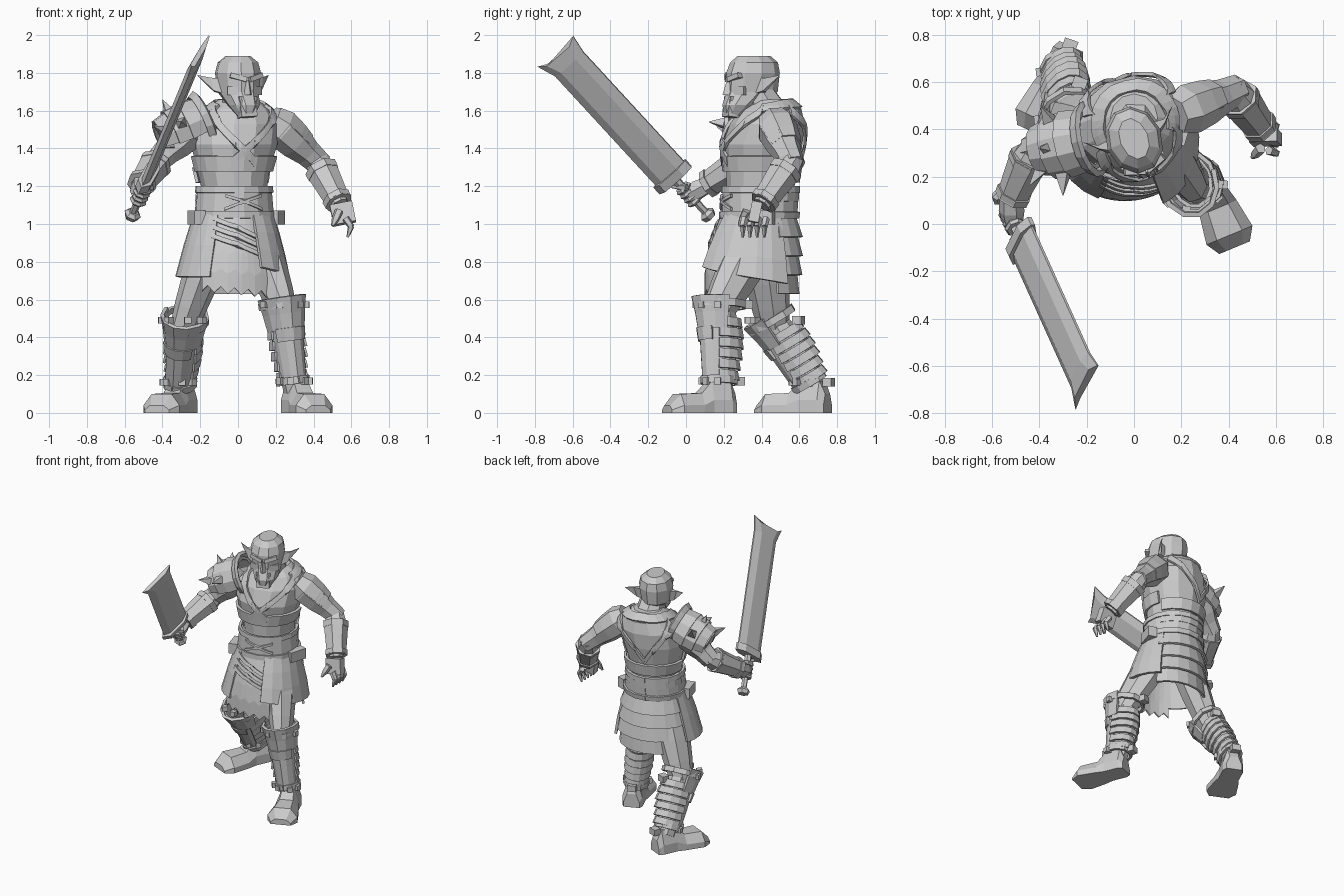
import bpy, bmesh, math
from mathutils import Vector as V

if "Cube" in bpy.data.objects:
    bpy.data.objects.remove(bpy.data.objects["Cube"])

mat = bpy.data.materials.new("plain grey")
mat.use_nodes = True
GREY = (0.6, 0.6, 0.6, 1)
mat.diffuse_color = GREY
mat.node_tree.nodes["Principled BSDF"].inputs["Base Color"].default_value = GREY


def skin(name, rows, closed=True, cap=True, thick=0):
    """Join rows of points into a flat-faced surface."""
    bm = bmesh.new()
    vs = [[bm.verts.new(p) for p in r] for r in rows]
    n = len(rows[0])
    for r, q in zip(vs, vs[1:]):
        for i in range(n if closed else n - 1):
            j = (i + 1) % n
            bm.faces.new((r[i], r[j], q[j], q[i]))
    if closed and cap:
        bm.faces.new(vs[0])
        bm.faces.new(vs[-1])
    bmesh.ops.recalc_face_normals(bm, faces=bm.faces)
    me = bpy.data.meshes.new(name)
    bm.to_mesh(me)
    bm.free()
    ob = bpy.data.objects.new(name, me)
    bpy.context.collection.objects.link(ob)
    me.materials.append(mat)
    if thick:
        m = ob.modifiers.new("thickness", "SOLIDIFY")
        m.thickness, m.offset = thick, 0


def limb(name, p0, p1, prof, n=8, fwd=(0, -1, 0), arc=None, squash=1, thick=0.012):
    """Tube along p0-p1; prof holds (t, radius); arc (degrees) makes an open plate."""
    p0, p1 = V(p0), V(p1)
    d = (p1 - p0).normalized()
    f = V(fwd) - d * V(fwd).dot(d)
    f.normalize()
    s = f.cross(d)
    if arc:
        angs = [math.radians(arc[0] + (arc[1] - arc[0]) * i / n) for i in range(n + 1)]
    else:
        angs = [math.tau * (i + 0.5) / n for i in range(n)]
    rows = [[p0.lerp(p1, t) + r * (f * math.cos(a) + s * math.sin(a) * squash) for a in angs]
            for t, r in prof]
    skin(name, rows, not arc, True, thick if arc else 0)


def spike(name, p, d, length=0.09, r=0.035):
    d = V(d).normalized()
    limb(name, p, V(p) + d * length, [(0, r), (1, 0.002)], 4, (0.3, -1, 0.2))


def box(name, p, d, size, fwd=(0, -1, 0)):
    """Block centred on p: length along d, then width and depth."""
    d, p = V(d).normalized(), V(p)
    f = (V(fwd) - d * V(fwd).dot(d)).normalized()
    s = f.cross(d) * size[1] / 2
    f, d = f * size[2] / 2, d * size[0] / 2
    skin(name, [[p + k * d + s + f, p + k * d - s + f, p + k * d - s - f, p + k * d + s - f]
                for k in (-1, 1)])


def ring(table, a, z, off=0.0, yaw=15):
    """Point on a stack of ellipses (z, x, y, rx, ry) at angle a from the front."""
    lo = [r for r in table if r[0] <= z] or table[:1]
    hi = [r for r in table if r[0] > z] or table[-1:]
    lo, hi = lo[-1], hi[0]
    t = (z - lo[0]) / (hi[0] - lo[0]) if hi[0] != lo[0] else 0
    x, y, rx, ry = [lo[i] + (hi[i] - lo[i]) * t for i in range(1, 5)]
    a, w = math.radians(a), math.radians(yaw)
    u, v = (rx + off) * math.sin(a), -(ry + off) * math.cos(a)
    return V((x + u * math.cos(w) - v * math.sin(w), y + u * math.sin(w) + v * math.cos(w), z))


def loft(name, table, n=12, yaw=15):
    skin(name, [[ring(table, 360 * (i + 0.5) / n, r[0], 0, yaw) for i in range(n)] for r in table])


TORSO = [(0.9, -0.02, 0.37, 0.18, 0.17), (1.06, -0.02, 0.39, 0.19, 0.18), (1.2, -0.02, 0.395, 0.175, 0.18),
         (1.3, -0.025, 0.4, 0.195, 0.19), (1.42, -0.02, 0.405, 0.23, 0.21), (1.53, -0.01, 0.43, 0.235, 0.195),
         (1.61, 0, 0.45, 0.17, 0.16), (1.66, 0, 0.45, 0.1, 0.1)]
SKIRT = [(0.6, -0.02, 0.37, 0.3, 0.265), (0.73, -0.02, 0.37, 0.3, 0.265),
         (0.9, -0.02, 0.375, 0.25, 0.24), (1.06, -0.02, 0.385, 0.2, 0.19)]
LEFT_SKIRT = [(0.6, -0.02, 0.36, 0.29, 0.33), (0.73, -0.02, 0.36, 0.285, 0.32),
              (0.9, -0.02, 0.37, 0.245, 0.265), (1.06, -0.02, 0.385, 0.2, 0.195)]
HEAD = [(1.57, 0.042, 0.25, 0.045, 0.045), (1.63, 0.03, 0.29, 0.085, 0.1), (1.7, 0, 0.35, 0.105, 0.14),
        (1.8, 0, 0.355, 0.12, 0.145), (1.855, 0, 0.36, 0.105, 0.13), (1.89, 0, 0.36, 0.06, 0.09)]

# Body and waist wraps
loft("torso", TORSO)
limb("neck", (0, 0.46, 1.55), (0.01, 0.37, 1.7), [(0, 0.11), (1, 0.09)])


def wrap(name, z0, z1, off, a0=-180, a1=180, n=16, table=TORSO, hem=None, rows=2, thick=0.018):
    angs = [a0 + (a1 - a0) * i / n for i in range(n + 1)]
    skin(name, [[ring(table, a, z0 + ((hem(a, i) if hem else z1) - z0) * k / (rows - 1), off)
                 for i, a in enumerate(angs)] for k in range(rows)], False, thick=thick)


wrap("chest_wrap", 1.28, 1.36, 0.01, -95, 95, 10)
wrap("waist_wrap", 1.05, 1.17, 0.014)
wrap("upper_belt", 1.165, 1.2, 0.022)
wrap("lower_belt", 1.03, 1.065, 0.026)
for k, z in enumerate((1.12, 1.22)):
    wrap(f"back_wrap_{k}", z, z + 0.08, 0.016, 100, 260, 8)


def strap(name, path, w=0.025, off=0.014, table=TORSO, steps=4):
    """Ribbon that follows the body through (angle, height) points."""
    pts = [(a + (b - a) * k / steps, z + (y - z) * k / steps)
           for (a, z), (b, y) in zip(path, path[1:]) for k in range(steps + 1)]
    skin(name, [[ring(table, a, z + w * q, off) for q in (-1, 0, 1)] for a, z in pts],
         False, thick=0.016)


for s, tag in ((1, "left"), (-1, "right")):
    strap(f"front_strap_{tag}", [(s * a, z) for a, z in ((60, 1.6), (38, 1.54), (12, 1.43), (-16, 1.33))])
    strap(f"back_strap_{tag}", [(s * a, z) for a, z in ((110, 1.6), (140, 1.53), (165, 1.42), (180, 1.33))])
    strap(f"lacing_{tag}", [(s * a, z) for a, z in ((-28, 1.08), (0, 1.12), (28, 1.15))], 0.008, 0.026)
    # Pouches on the belt
    box(f"pouch_{tag}", ring(TORSO, s * 78, 1.035, 0.035), (0, 0, 1), (0.075, 0.13, 0.06), (s, -.3, 0))
strap("neck_collar", [(-55, 1.61), (-100, 1.63), (-180, 1.64), (-260, 1.63), (-305, 1.61)], 0.02, 0.01)

# Skirt panels
wrap("front_cloth", 1.05, 0, 0.0, -48, 22, 10, SKIRT, lambda a, i: 0.62 + 0.035 * (i % 2) - 0.0005 * a, 5, 0.012)
wrap("left_panel", 1.05, 0, 0.0, 14, 110, 6, LEFT_SKIRT, lambda a, i: 0.77 - 0.0009 * (a - 14), 4)
wrap("right_panel", 1.05, 0, 0.006, -120, -38, 6, SKIRT, lambda a, i: 0.72, 3)
for k in range(3):
    z = 1.0 - 0.045 * k
    strap(f"front_fold_{k}", [(-44, z + 0.03), (-10, z - 0.02), (20, z - 0.08)], 0.012, 0.01, SKIRT)
for k in range(4):
    z = 1.05 - 0.1 * k
    angs = [104 + 18 * i for i in range(9)]
    skin(f"back_plate_{k}", [[ring(SKIRT, a, z, -0.006 - 0.016 * k) for a in angs],
                             [ring(SKIRT, a, z - 0.12, 0.004 - 0.016 * k) for a in angs]], False, thick=0.016)

# Head, turned to its left
YAW = 22
loft("head", HEAD, 10, YAW)
face = ring([(1.7, 0, 0, 1, 1)], 0, 1.7, 0, YAW) - V((0, 0, 1.7))
side = V((-face.y, face.x, 0))
mid = V((0, 0.355, 0))


def hp(u, v, z):
    return mid + side * u + face * v + V((0, 0, z))


skin("nose", [[hp(-.014, .13, 1.755), hp(.014, .13, 1.755), hp(0, .15, 1.76)],
              [hp(-.028, .13, 1.68), hp(.028, .13, 1.68), hp(0, .175, 1.685)]])
box("goatee", hp(0, .125, 1.61), (0.1, -0.1, -1), (0.09, 0.09, 0.06), face)
box("mouth", hp(0, .125, 1.665), side, (0.1, 0.022, 0.04), face)
for s, tag in ((1, "left"), (-1, "right")):
    box(f"brow_{tag}", hp(s * .045, .118, 1.775), side * s - face * .35 + V((0, 0, .3)), (0.09, 0.026, 0.045), face)
    box(f"cheek_{tag}", hp(s * .06, .098, 1.705), side * s - face * .6, (0.07, 0.045, 0.035), face)
    skin(f"ear_{tag}", [[hp(s * .09, .03, 1.69), hp(s * .1, .01, 1.77), hp(s * .095, -.04, 1.77), hp(s * .085, -.03, 1.69)],
                        [hp(s * .135, .0, 1.705), hp(s * .15, -.02, 1.775), hp(s * .15, -.035, 1.775), hp(s * .13, -.02, 1.7)],
                        [hp(s * (.2 + q), -.07, 1.785 + z) for q, z in ((0, 0), (0, .003), (.003, .003), (.003, 0))]])

# Arms
ARMS = {"left": ((0.21, 0.47, 1.52), (0.42, 0.56, 1.33), (0.54, 0.4, 1.1)),
        "right": ((-0.26, 0.36, 1.5), (-0.42, 0.32, 1.34), (-0.52, 0.1, 1.2))}
for tag, (sh, el, wr) in ARMS.items():
    limb(f"{tag}_upper_arm", sh, el, [(-.15, .07), (.1, .105), (.45, .095), (.75, .075), (1.1, .065)], 7)
    limb(f"{tag}_forearm", el, wr, [(-.12, .055), (.15, .075), (.5, .07), (1, .048)])
    limb(f"{tag}_vambrace", el, wr, [(.16, .09), (.3, .085), (.85, .07), (.95, .078)], 7)
    for t in (.2, .83):
        limb(f"{tag}_vambrace_band", el, wr, [(t, .094 - .018 * t), (t + .1, .092 - .018 * t)], 7)
limb("left_shoulder_cap", (0.17, 0.46, 1.555), (0.34, 0.53, 1.41), [(0, .085), (.3, .11), (.7, .1), (1, .085)], 7)

# Open left hand
box("left_palm", (0.555, 0.365, 1.055), (0.02, -0.02, -0.1), (0.11, 0.055, 0.12), (1, 0, 0))
for k in range(4):
    y = 0.3 + 0.038 * k
    limb(f"left_finger_{k}", (0.57, y + .01, 1.03), (0.6, y, 0.985), [(0, .02), (1, .018)], 5)
    limb(f"left_fingertip_{k}", (0.6, y, 0.99), (0.58, y, 0.93), [(0, .018), (1, .007)], 5)
limb("left_thumb", (0.535, 0.32, 1.07), (0.5, 0.28, 0.99), [(0, .024), (.6, .02), (1, .008)], 5)

# Sword: local axes along the blade, across it, and through it
base = V((-0.515, -0.14, 1.18))
along, across = V((0.278, -0.615, 0.668)), V((0.075, 0.15, 0.13))
thru = along.cross(across).normalized() * 0.022


def section(t, lo, hi, th=1):
    pts = ((lo, 0), (lo + .22, 1), (hi - .25, 1), (hi, .25), (hi, -.25), (hi - .25, -1), (lo + .22, -1))
    return [base + along * t + across * u + thru * v * th for u, v in pts]


skin("blade", [section(0, 0, 1), section(.9, 0, 1),
               [p + along * (.03 * (i in (0, 3, 4))) for i, p in enumerate(section(.98, -.17, 1.09, .6))]])
skin("blade_collar", [section(-.02, -.08, 1.05, 1.7), section(.035, -.08, 1.05, 1.7)])
grip = base + across * .5
ax = along.normalized()
limb("sword_handle", grip, grip - ax * .29, [(0, .024), (1, .019)], 6)
limb("pommel", grip - ax * .255, grip - ax * .3, [(0, .028), (.4, .046), (1, .036)], 6)
hand = grip - ax * .125
limb("right_palm", V(ARMS["right"][2]), hand, [(-.1, .048), (.5, .055), (1.1, .045)], 6)
for k in range(4):
    c = hand + ax * (.045 - .03 * k)
    limb(f"right_finger_{k}", c + ax * .013, c - ax * .013, [(0, .04), (.5, .048), (1, .04)], 7)
limb("right_thumb", hand + ax * .05 + V((.04, .02, 0)), hand + ax * .06 + V((-.02, -.05, .0)), [(0, .02), (1, .012)], 5)

# Spiked pauldron on the right shoulder
pa, pb, up = (-0.18, 0.36, 1.55), (-0.41, 0.31, 1.45), (0, 0, 1)
for k, prof in enumerate(([(0, .12), (.45, .135)], [(.35, .13), (.75, .125)], [(.65, .118), (1.0, .095)])):
    limb(f"pauldron_plate_{k}", pa, pb, prof, 7, up, (-115, 115), 1, .02)
limb("pauldron_cap", pa, pb, [(.85, .1), (1.02, .075)], 7, up)
limb("pauldron_neck_guard", pa, pb, [(-.04, .155), (.1, .135)], 10, up, (-125, 125), 1, .025)
for k, (p, d) in enumerate((((-0.35, 0.32, 1.56), (-.5, 0, 1)), ((-0.3, 0.23, 1.53), (0, -1, .1)),
                            ((-0.38, 0.25, 1.49), (-.5, -.7, .2)), ((-0.35, 0.42, 1.54), (-.4, .7, .6)))):
    spike(f"pauldron_spike_{k}", p, d, .11, .045)

# Legs: hip, knee, ankle, heel, toe, forward direction, calf bulk
LEGS = {"left": ((0.11, 0.36, 0.9), (0.235, 0.18, 0.56), (0.295, 0.175, 0.13), (0.28, 0.25), (0.425, -0.1), (0.35, -1, 0), 1),
        "right": ((-0.13, 0.4, 0.9), (-0.28, 0.46, 0.48), (-0.31, 0.67, 0.13), (-0.265, 0.75), (-0.43, 0.39), (-0.35, -1, 0), 1.12)}
for tag, (hip, kn, an, heel, toe, fwd, bulk) in LEGS.items():
    limb(f"{tag}_thigh", hip, kn, [(0, .13), (.45, .122), (.8, .105), (1.08, .085)], 8, fwd, None, .8)
    limb(f"{tag}_calf", kn, an, [(-.12, .07), (.1, .09), (.4, .1), (.75, .085), (1.05, .07)], 8, fwd, None, .76)
    for k in range(6):
        t = .14 + .13 * k
        r = (.112, .12, .12, .115, .105, .098)[k] * bulk
        limb(f"{tag}_leg_wrap_{k}", kn, an, [(t, r), (t + .11, r + .008)], 8, fwd, (75, 285), .74 / bulk)
    # Greave, knee plate and buckled straps
    limb(f"{tag}_greave", kn, an, [(.1, .108), (.45, .1), (.9, .085)], 6, fwd, (-85, 85), .76, .016)
    limb(f"{tag}_knee_plate", kn, an, [(-.12, .15), (.08, .128), (.28, .112)], 6, fwd, (-95, 95), .8, .02)
    limb(f"{tag}_knee_point", kn, an, [(.26, .12), (.42, .108)], 4, fwd, (-55, 55), .8, .02)
    for k, (t, r) in enumerate(((-.08, .135), (.86, .095))):
        limb(f"{tag}_strap_{k}", kn, an, [(t, r), (t + .09, r)], 10, fwd, (0, 360), .85, .018)
        c = V(kn).lerp(V(an), t + .05)
        for a in (-65, -25, 25, 65):
            w = math.atan2(fwd[1], fwd[0]) + math.radians(a)
            d = V((math.cos(w), math.sin(w), 0))
            box(f"{tag}_stud", c + d * r * .92, d, (.04, .035, .035), (0, 0, 1))
        d = -V(fwd).normalized()
        box(f"{tag}_buckle_{k}", c + d * (r + .015), d, (.05, .06, .045), (0, 0, 1))
    # Boot
    h, f = V((*heel, 0)), V((toe[0] - heel[0], toe[1] - heel[1], 0))
    s = V((-f.y, f.x, 0)).normalized()
    rows = []
    for t, w, ht in ((0, .055, .1), (.08, .07, .17), (.36, .07, .17), (.52, .085, .105), (.85, .105, .1), (1, .07, .04)):
        c = h + f * t
        rows.append([c + s * u * w + V((0, 0, ht * z)) for u, z in
                     ((-1, 0), (1, 0), (1, .4), (.55, 1), (-.55, 1), (-1, .4))])
    skin(f"{tag}_boot", rows)
